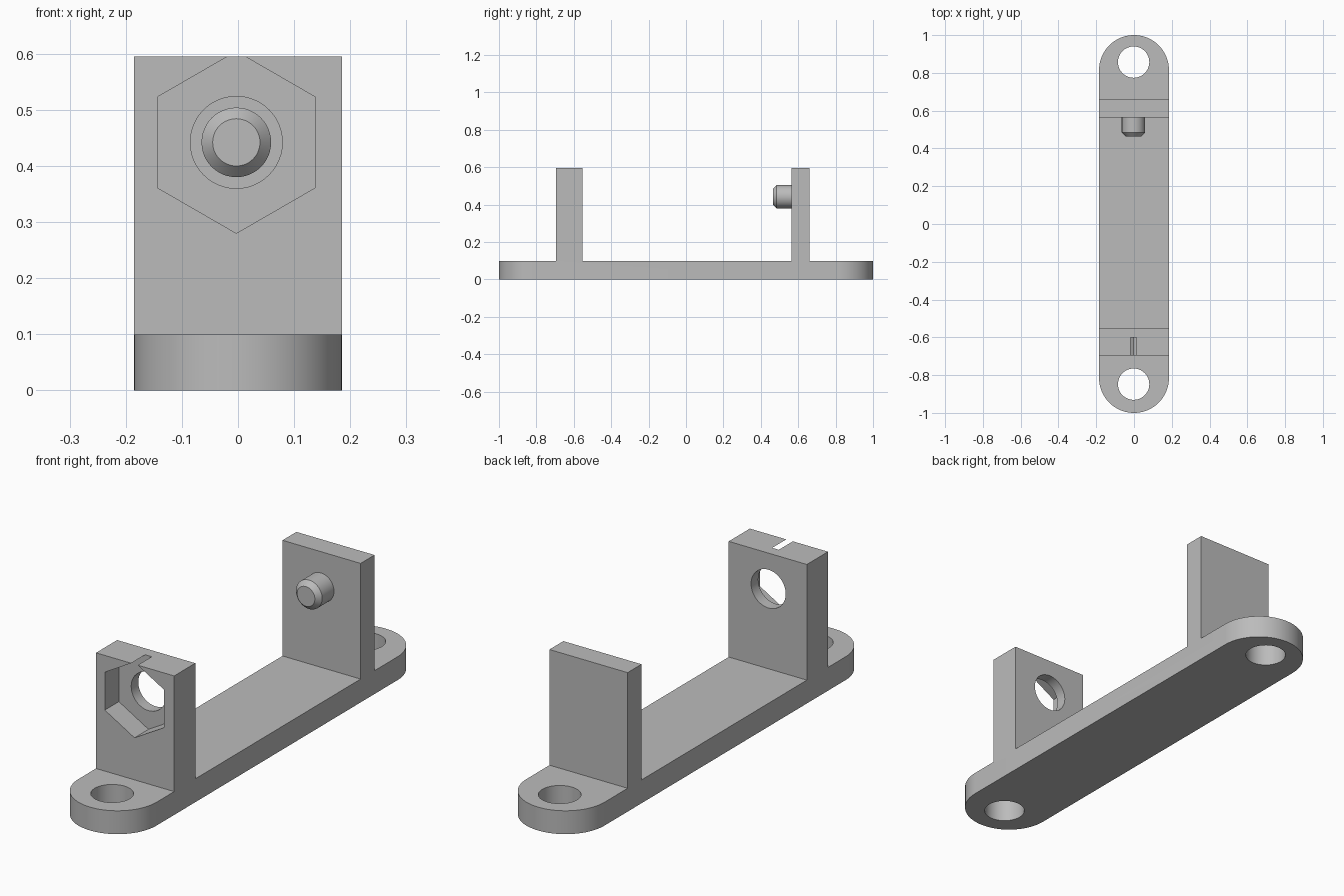
import bpy, bmesh, math
from mathutils import Matrix, Vector

HALF_W = 0.185          # half width of the bracket
BASE_H = 0.1            # base plate thickness
TOP = 0.595             # top of both uprights
FRONT_WALL = (-0.696, -0.553)
BACK_WALL = (0.565, 0.659)
AXIS_X, AXIS_Z = -0.003, 0.442   # shared axis of peg, bore and nut pocket

cube = bpy.data.objects.get("Cube")
if cube:
    bpy.data.objects.remove(cube, do_unlink=True)

grey = bpy.data.materials.new("light grey")
grey.use_nodes = True
colour = (0.5, 0.5, 0.5, 1)
grey.diffuse_color = colour
grey.node_tree.nodes["Principled BSDF"].inputs["Base Color"].default_value = colour


def prism(name, outline, sweep):
    """Extrude a closed outline of 3D points along a vector."""
    bm = bmesh.new()
    face = bm.faces.new([bm.verts.new(p) for p in outline])
    new = bmesh.ops.extrude_face_region(bm, geom=[face])["geom"]
    bmesh.ops.translate(bm, vec=Vector(sweep),
                        verts=[g for g in new if isinstance(g, bmesh.types.BMVert)])
    bmesh.ops.recalc_face_normals(bm, faces=bm.faces)
    mesh = bpy.data.meshes.new(name)
    bm.to_mesh(mesh)
    bm.free()
    obj = bpy.data.objects.new(name, mesh)
    bpy.context.collection.objects.link(obj)
    mesh.materials.append(grey)
    return obj


def arc(cx, cy, r, start, sweep, n):
    return [(cx + r * math.cos(start + sweep * i / n),
             cy + r * math.sin(start + sweep * i / n)) for i in range(n + 1)]


def ring(cx, cy, r, n, start=0):
    return arc(cx, cy, r, start, math.tau, n)[:-1]


def activate(obj):
    bpy.ops.object.select_all(action="DESELECT")
    obj.select_set(True)
    bpy.context.view_layer.objects.active = obj


def boolean(target, tool, operation):
    tool.hide_render = True
    mod = target.modifiers.new(tool.name, "BOOLEAN")
    mod.operation, mod.solver, mod.object = operation, "EXACT", tool
    activate(target)
    bpy.ops.object.modifier_apply(modifier=mod.name)
    bpy.data.objects.remove(tool, do_unlink=True)


# Side profile: base plate with two uprights
f0, f1 = FRONT_WALL
b0, b1 = BACK_WALL
side = [(-1.1, 0), (1.1, 0), (1.1, BASE_H), (b1, BASE_H), (b1, TOP), (b0, TOP),
        (b0, BASE_H), (f1, BASE_H), (f1, TOP), (f0, TOP), (f0, BASE_H), (-1.1, BASE_H)]
bracket = prism("mounting_bracket", [(-0.3, y, z) for y, z in side], (0.6, 0, 0))

# Trim the plan to rounded ends
end = 1 - HALF_W
plan = (arc(0, end, HALF_W, 0, math.pi, 48)
        + arc(0, -end, HALF_W, math.pi, math.pi, 48))
boolean(bracket, prism("plan_trim", [(x, y, -0.1) for x, y in plan], (0, 0, 1)), "INTERSECT")

# Screw holes through the base
for name, y in (("front_screw_hole", -0.848), ("back_screw_hole", 0.857)):
    hole = prism(name, [(x, v, -0.1) for x, v in ring(-0.002, y, 0.083, 48)], (0, 0, 0.3))
    boolean(bracket, hole, "DIFFERENCE")

# Bore and hexagonal nut pocket in the front upright
bore = prism("bore", [(x, f0 - 0.1, z) for x, z in ring(AXIS_X, AXIS_Z, 0.082, 48)], (0, 0.4, 0))
boolean(bracket, bore, "DIFFERENCE")
pocket = prism("nut_pocket", [(x, f0 - 0.1, z) for x, z in
                              ring(AXIS_X, AXIS_Z, 0.162, 6, math.pi / 2)], (0, 0.195, 0))
boolean(bracket, pocket, "DIFFERENCE")

# Chamfered peg on the back upright
peg = prism("locating_peg", [(x, b0, z) for x, z in ring(AXIS_X, AXIS_Z, 0.062, 48)], (0, -0.08, 0))
bm = bmesh.new()
bm.from_mesh(peg.data)
tip = max(bm.faces, key=lambda f: -f.normal.y * f.calc_area())
new = bmesh.ops.extrude_face_region(bm, geom=[tip])["geom"]
verts = [g for g in new if isinstance(g, bmesh.types.BMVert)]
bmesh.ops.translate(bm, vec=(0, -0.021, 0), verts=verts)
bmesh.ops.scale(bm, vec=(0.68, 1, 0.68), verts=verts,
                space=Matrix.Translation((-AXIS_X, 0, -AXIS_Z)))
bmesh.ops.delete(bm, geom=[f for f in bm.faces if len(f.verts) > 4 and f.calc_center_median().y > b0 - 0.09],
                 context="FACES_ONLY")
bmesh.ops.recalc_face_normals(bm, faces=bm.faces)
bm.to_mesh(peg.data)
bm.free()

# Smooth curved surfaces, keep crisp edges
for obj in (bracket, peg):
    activate(obj)
    bpy.ops.object.shade_smooth_by_angle(angle=math.radians(30))
